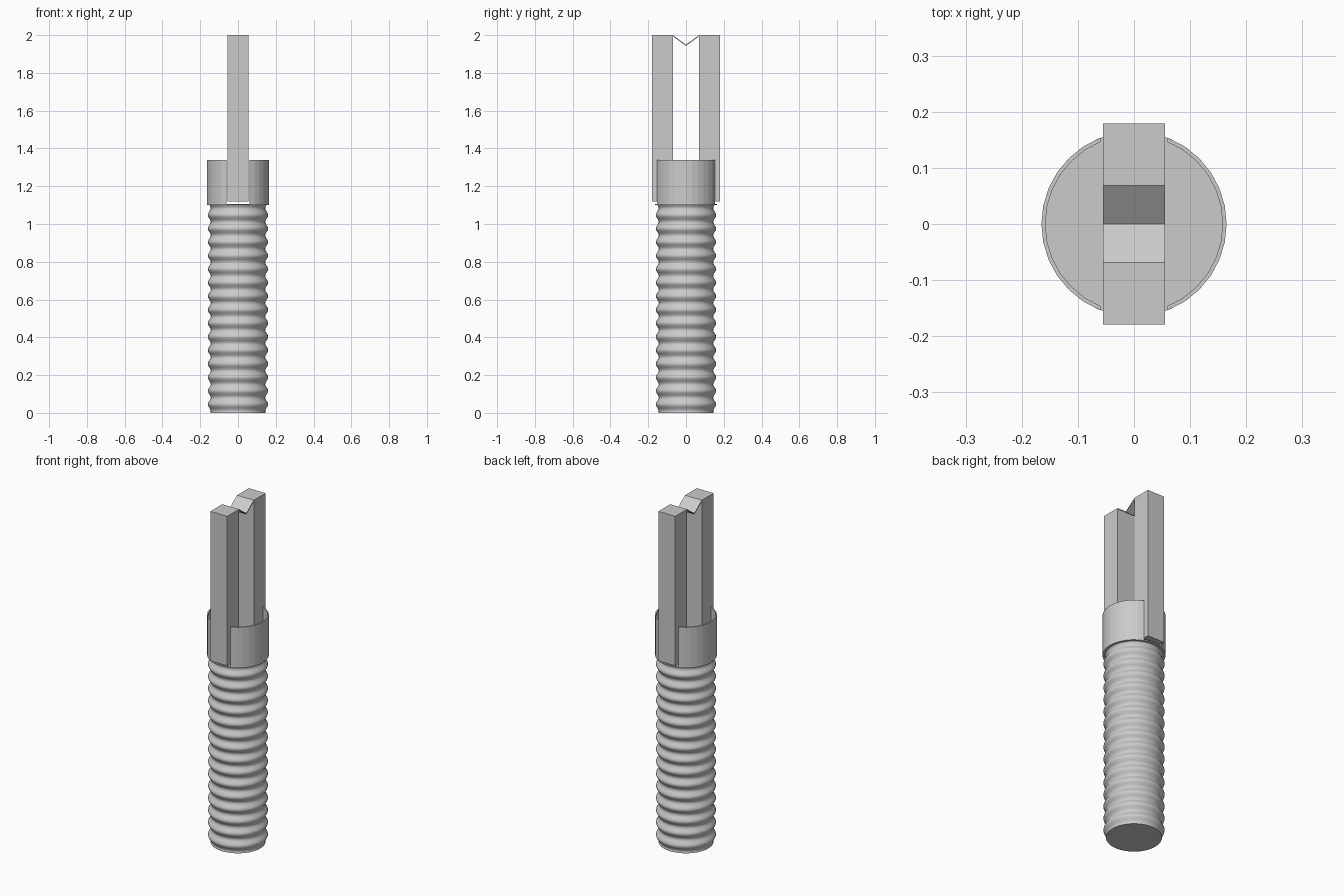
import bpy, bmesh
from math import cos, sin, pi, acos, radians

if "Cube" in bpy.data.objects:
    bpy.data.objects.remove(bpy.data.objects["Cube"])


def make(name, verts, faces, smooth=False):
    me = bpy.data.meshes.new(name)
    me.from_pydata(verts, [], faces)
    bm = bmesh.new()
    bm.from_mesh(me)
    bmesh.ops.recalc_face_normals(bm, faces=bm.faces)
    bm.to_mesh(me)
    bm.free()
    ob = bpy.data.objects.new(name, me)
    bpy.context.collection.objects.link(ob)
    if smooth:
        bpy.context.view_layer.objects.active = ob
        ob.select_set(True)
        bpy.ops.object.shade_smooth_by_angle(angle=radians(50))
        ob.select_set(False)
    return ob


def lathe(name, profile, n, smooth=False):
    """Closed solid of revolution from (radius, z) points."""
    verts = [(r * cos(2 * pi * i / n), r * sin(2 * pi * i / n), z)
             for r, z in profile for i in range(n)]
    faces = [(j * n + i, j * n + (i + 1) % n, (j + 1) * n + (i + 1) % n, (j + 1) * n + i)
             for j in range(len(profile) - 1) for i in range(n)]
    last = (len(profile) - 1) * n
    faces += [tuple(range(n)), tuple(range(last, last + n))]
    return make(name, verts, faces, smooth)


def prism(name, section, half_x):
    """Extrude a (y, z) outline along x."""
    n = len(section)
    verts = [(x, y, z) for x in (-half_x, half_x) for y, z in section]
    faces = [(i, (i + 1) % n, n + (i + 1) % n, n + i) for i in range(n)]
    faces += [tuple(range(n)), tuple(range(n, 2 * n))]
    return make(name, verts, faces)


def cup_wall(name, side, r_in, r_out, z0, z1, gap, n=12):
    """Curved wall on one side of the slot, with straight slot edges."""
    verts = []
    for i in range(n + 1):
        t = -1 + 2 * i / n
        for r, z in ((r_in, z0), (r_out, z0), (r_out, z1), (r_in, z1)):
            a = t * acos(gap / r)
            verts.append((side * r * cos(a), r * sin(a), z))
    faces = [(4 * i + k, 4 * i + (k + 1) % 4, 4 * i + 4 + (k + 1) % 4, 4 * i + 4 + k)
             for i in range(n) for k in range(4)]
    faces += [(0, 1, 2, 3), tuple(4 * n + k for k in range(4))]
    return make(name, verts, faces)


# Ribbed shaft
pitch, steps, top = 0.0716, 154, 1.103
profile = []
for i in range(steps + 1):
    z = top * i / steps
    profile.append((0.152 + 0.008 * cos(2 * pi * (z - 0.045) / pitch), z))
lathe("ribbed_shaft", profile, 48, True)

# Slotted cup: floor plate and two curved walls
lathe("cup_floor", [(0.165, 1.10), (0.165, 1.107)], 32)
for side, label in ((-1, "left"), (1, "right")):
    cup_wall("cup_wall_" + label, side, 0.158, 0.165, 1.107, 1.34, 0.06)

# Two upright prongs
for side, label in ((-1, "front"), (1, "back")):
    prism("prong_" + label, [(side * 0.069, 1.12), (side * 0.179, 1.12),
                             (side * 0.179, 2.0), (side * 0.069, 2.0)], 0.055)

# Thin V-shaped rest between the prong tips
prism("v_rest", [(-0.069, 2.0), (0, 1.95), (0.069, 2.0),
                 (0.069, 1.993), (0, 1.943), (-0.069, 1.993)], 0.055)
